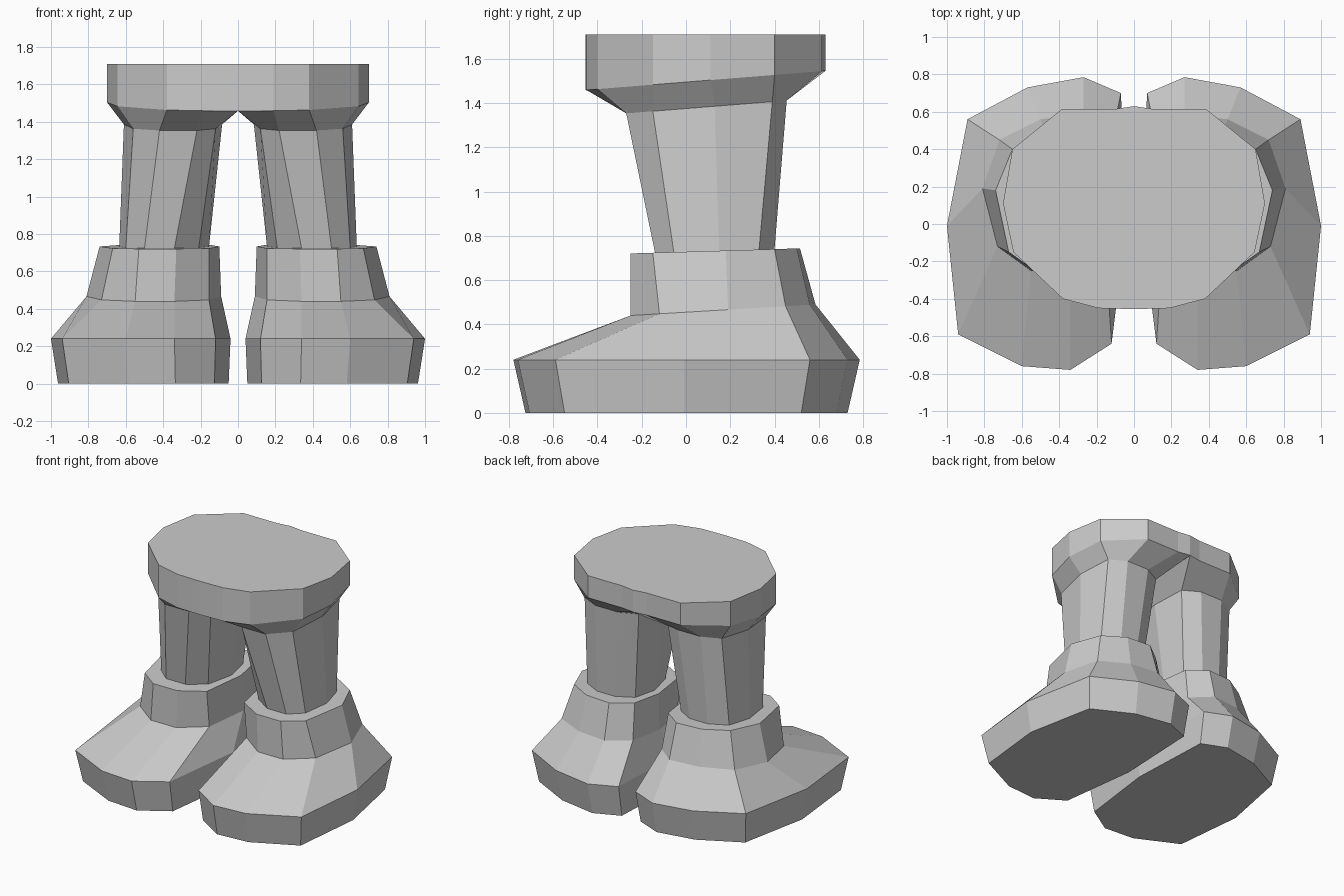
import bpy
import bmesh

default_cube = bpy.data.objects.get("Cube")
if default_cube:
    bpy.data.objects.remove(default_cube, do_unlink=True)

# One plain grey for the whole model
grey = bpy.data.materials.new("plain grey")
grey.use_nodes = True
colour = (0.6, 0.6, 0.6, 1)
grey.diffuse_color = colour
grey.node_tree.nodes["Principled BSDF"].inputs["Base Color"].default_value = colour


def ring(outline, height, slope=0.0):
    """Lift a flat outline to a height that rises towards the back."""
    return [(x, y, height + slope * y) for x, y in outline]


def loft(name, rings, cap_bottom=False, cap_top=False):
    """Skin a stack of rings on the left side and mirror it to the right."""
    bm = bmesh.new()
    loops = [[bm.verts.new(point) for point in points] for points in rings]
    for lower, upper in zip(loops, loops[1:]):
        for i in range(len(lower)):
            j = (i + 1) % len(lower)
            quad = (lower[i], lower[j], upper[j], upper[i])
            # leave the centre plane open so that the halves join
            if any(vert.co.x > 0.001 for vert in quad):
                bm.faces.new(quad)
    if cap_bottom:
        bm.faces.new(loops[0][::-1])
    if cap_top:
        bm.faces.new(loops[-1])

    mesh = bpy.data.meshes.new(name)
    bm.to_mesh(mesh)
    bm.free()
    mesh.materials.append(grey)
    part = bpy.data.objects.new(name, mesh)
    bpy.context.collection.objects.link(part)
    mirror = part.modifiers.new("Mirror", "MIRROR")
    mirror.use_axis[0] = True
    mirror.use_mirror_merge = True
    return part


# Outlines of the left side, from the inner front round the outside
welt = [(.12, -.64), (.34, -.78), (.6, -.76), (.94, -.59), (1, -.01),
        (.89, .56), (.57, .73), (.27, .785), (.07, .7), (.04, 0)]
sole = [(.05 + (x - .04) * .95, y * .93) for x, y in welt]
ankle = [(.155, -.12), (.34, -.25), (.55, -.25), (.73, -.12), (.81, .19),
         (.72, .45), (.5, .56), (.27, .585), (.12, .46), (.09, .19)]
collar = [(.155, -.15), (.33, -.25), (.53, -.25), (.67, -.15), (.74, .18),
          (.65, .4), (.48, .5), (.28, .515), (.14, .41), (.1, .18)]
shin = [(.21, -.055), (.34, -.14), (.5, -.14), (.6, -.055), (.635, .15),
        (.59, .33), (.46, .4), (.31, .4), (.19, .33), (.155, .15)]
thigh = [(.12, -.15), (.22, -.27), (.42, -.27), (.56, -.15), (.61, .13),
         (.57, .39), (.44, .455), (.25, .455), (.12, .39), (.085, .13)]
waist = [(0, -.455), (.19, -.45), (.38, -.4), (.645, -.15), (.7, .11),
         (.65, .4), (.385, .615), (.1, .615), (0, .63), (0, .1)]

# Rings shared by neighbouring parts
shin_ring = ring(shin, .728, .03)
thigh_ring = ring(thigh, 1.375, .08)

# Boots: sole, wide welt, ankle, collar and the ledge round the leg
loft("boots", [ring(sole, 0), ring(welt, .24), ring(ankle, .455, .06),
               ring(collar, .728, .03), shin_ring], cap_bottom=True)

# Legs
loft("legs", [shin_ring, thigh_ring])

# Hips: flare from the legs to a straight band with a flat top
loft("hips", [thigh_ring, ring(waist, 1.495, .08), ring(waist, 1.71)],
     cap_top=True)
